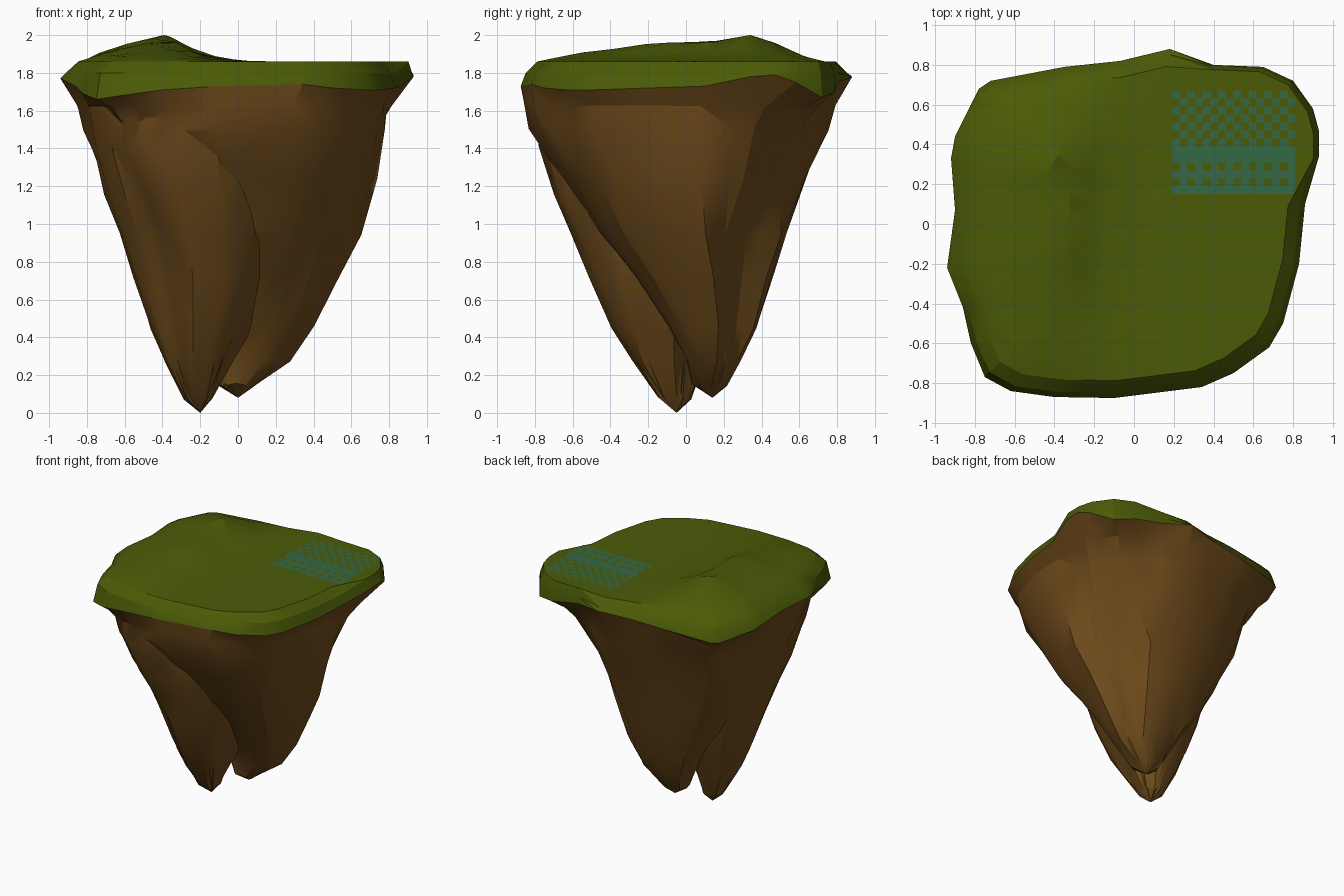
import bpy, bmesh, math, random
from mathutils import Vector

if "Cube" in bpy.data.objects:
    bpy.data.objects.remove(bpy.data.objects["Cube"])

random.seed(4)


def material(name, rgb):
    m = bpy.data.materials.new(name)
    m.diffuse_color = (*rgb, 1)
    m.use_nodes = True
    m.node_tree.nodes["Principled BSDF"].inputs["Base Color"].default_value = m.diffuse_color
    return m


GRASS = material("grass_green", (0.071, 0.105, 0.002))
ROCK = material("earth_brown", (0.158, 0.07, 0.011))
WATER = material("pond_teal", (0.034, 0.14, 0.06))

# Island rim seen from above, with the height of the grass edge
RIM = [(.93, .47, 1.79), (.90, .58, 1.75), (.80, .72, 1.67), (.65, .79, 1.70),
       (.40, .80, 1.75), (.18, .88, 1.78), (-.07, .82, 1.76), (-.35, .79, 1.74),
       (-.72, .72, 1.70), (-.78, .68, 1.70), (-.90, .44, 1.74), (-.92, .33, 1.76),
       (-.90, .07, 1.76), (-.94, -.22, 1.77), (-.86, -.42, 1.73), (-.82, -.60, 1.69),
       (-.75, -.77, 1.66), (-.62, -.84, 1.68), (-.40, -.87, 1.71), (-.1, -.875, 1.73),
       (.34, -.82, 1.74), (.50, -.75, 1.72), (.68, -.62, 1.71), (.75, -.50, 1.71),
       (.83, -.20, 1.72), (.86, .10, 1.73), (.93, .34, 1.78)]
RIM = [Vector(p) for p in RIM]


def lerp_table(t, table):
    for (a, va), (b, vb) in zip(table, table[1:]):
        if a <= t <= b:
            return va + (vb - va) * (t - a) / (b - a)
    return table[0][1] if t < table[0][0] else table[-1][1]


def loft(name, rings, start, end, mat):
    """Skin closed rings, with a point at each end (None leaves it open)."""
    bm = bmesh.new()
    rows = [[bm.verts.new(p) for p in r] for r in rings]
    n = len(rows[0])
    for a, b in zip(rows, rows[1:]):
        for i in range(n):
            j = (i + 1) % n
            bm.faces.new((a[i], a[j], b[j], b[i]))
    for row, tip in ((rows[0], start), (rows[-1], end)):
        if tip:
            t = bm.verts.new(tip)
            for i in range(n):
                bm.faces.new((row[i], row[(i + 1) % n], t))
    bmesh.ops.triangulate(bm, faces=[f for f in bm.faces if len(f.verts) > 3])
    bmesh.ops.recalc_face_normals(bm, faces=bm.faces)
    me = bpy.data.meshes.new(name)
    bm.to_mesh(me)
    bm.free()
    me.materials.append(mat)
    ob = bpy.data.objects.new(name, me)
    bpy.context.collection.objects.link(ob)
    return ob


def smooth(ob, angle):
    bpy.ops.object.select_all(action='DESELECT')
    ob.select_set(True)
    bpy.context.view_layer.objects.active = ob
    bpy.ops.object.shade_smooth_by_angle(angle=math.radians(angle))


def section(z, x0, x1, y0, y1, roundness, jitter=0.01):
    """Rim shape fitted into a box and blended toward an ellipse.
    Roundness above 1 pulls in the front left and back right corners."""
    ring = []
    for p in RIM:
        q = Vector((p.x / .935, p.y / .875))
        r = roundness if q.x * q.y > 0 else min(roundness, .6)
        q = q.lerp(q.normalized(), r)
        k = 1 + random.uniform(-jitter, jitter) * 2
        ring.append(((x0 + x1) / 2 + q.x * k * (x1 - x0) / 2,
                     (y0 + y1) / 2 + q.y * k * (y1 - y0) / 2,
                     z + random.uniform(-jitter, jitter)))
    return ring


# Main rock mass, tapering to the back right tip
main = [(.15, -.10, .10, .03, .22, 1), (.28, -.17, .27, 0, .29, 1.6),
        (.45, -.27, .38, -.10, .38, 2.2), (.72, -.45, .50, -.28, .47, 2.3),
        (.95, -.59, .61, -.48, .55, 2.0), (1.25, -.73, .73, -.66, .66, 1.3),
        (1.5, -.82, .79, -.83, .76, .7), (1.62, -.86, .83, -.85, .81, .35)]
rock = loft("rock_base", [section(*s) for s in main] + [[p.copy() for p in RIM]],
            (0, .14, .08), (0, 0, 1.78), ROCK)

# Second rock lobe, tapering to the front left tip
lobe = [(.08, -.29, -.13, -.15, .03, 1), (.28, -.40, -.04, -.29, .11, 1.8),
        (.45, -.47, .05, -.40, .19, 2.2), (.72, -.56, .16, -.51, .28, 2.1),
        (.95, -.64, .20, -.62, .34, 1.9), (1.15, -.71, .20, -.71, .34, 1.6),
        (1.4, -.77, .20, -.78, .3, 1.1), (1.63, -.80, .2, -.80, .2, .9)]
front = loft("rock_lobe", [section(*s) for s in lobe], (-.2, -.05, 0), (-.3, -.2, 1.65), ROCK)

# Join both lobes into one skin and drop the lid hidden under the grass
mod = rock.modifiers.new("join", 'BOOLEAN')
mod.operation = 'UNION'
mod.solver = 'EXACT'
mod.object = front
bpy.context.view_layer.objects.active = rock
bpy.ops.object.modifier_apply(modifier=mod.name)
bpy.data.objects.remove(front)
bm = bmesh.new()
bm.from_mesh(rock.data)
lid = [f for f in bm.faces if f.normal.z > .5 and min(v.co.z for v in f.verts) > 1.6]
bmesh.ops.delete(bm, geom=lid, context='FACES')
bm.to_mesh(rock.data)
bm.free()
smooth(rock, 25)

# Grass cap: sloping rim, flat top and a hill on the left
HILL_X = [(-.86, 0), (-.65, .55), (-.39, 1), (-.33, .9), (-.2, .3), (.04, 0)]
HILL_Y = [(-.8, 0), (-.6, .3), (-.35, .5), (-.15, .77), (.1, .8), (.3, 1),
          (.43, .9), (.55, .57), (.65, .2), (.76, 0)]


def ground(x, y):
    return 1.86 + .145 * lerp_table(x, HILL_X) * lerp_table(y, HILL_Y)


def cap_ring(s):
    return [(p.x * s, p.y * s, ground(p.x * s, p.y * s)) for p in RIM]


def lip(amount, z):
    ring = []
    for p in RIM:
        steep = p.x > .3 and p.y > .25     # the pond corner has a vertical bank
        k = 1 - amount * (.3 if steep else 1)
        ring.append((p.x * k, p.y * k, z))
    return ring


rings = [[p.copy() for p in RIM], lip(.03, 1.80), lip(.10, 1.86)]
rings += [cap_ring(s) for s in (.8, .65, .5, .35, .25, .15)]
grass = loft("grass_cap", rings, None, (0, 0, ground(0, 0)), GRASS)
smooth(grass, 25)

# Pond: a thin sheet, solid at the front and chequered toward the back
X0, X1, Y0, Y1, NX, NY = .19, .81, .15, .67, 16, 13
dx, dy = (X1 - X0) / NX, (Y1 - Y0) / NY
bm = bmesh.new()
for i in range(NX):
    for j in range(NY):
        if (j > 5 or j in (1, 3)) and (i + j) % 2:
            continue
        x, y = X0 + i * dx, Y0 + j * dy
        bm.faces.new([bm.verts.new((x + a * dx, y + b * dy, 1.863))
                      for a, b in ((0, 0), (1, 0), (1, 1), (0, 1))])
bmesh.ops.remove_doubles(bm, verts=bm.verts, dist=1e-4)
me = bpy.data.meshes.new("pond")
bm.to_mesh(me)
bm.free()
me.materials.append(WATER)
bpy.context.collection.objects.link(bpy.data.objects.new("pond", me))
